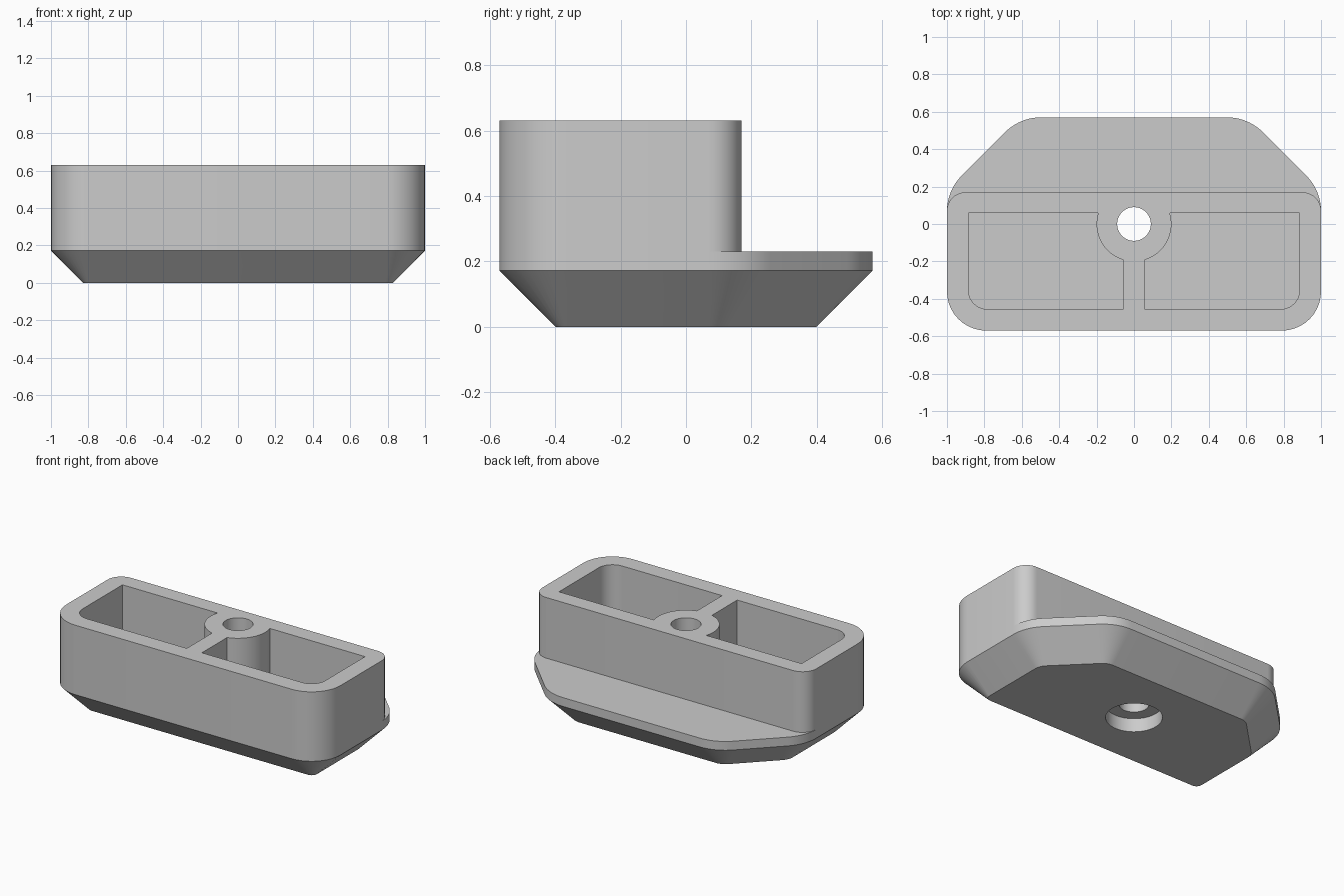
import bpy, bmesh
from math import sin, cos, tan, pi, sqrt, asin, acos
from mathutils import Vector

cube = bpy.data.objects.get("Cube")
if cube:
    bpy.data.objects.remove(cube, do_unlink=True)

grey = bpy.data.materials.new("plain_grey")
grey.use_nodes = True
grey.diffuse_color = (0.6, 0.6, 0.6, 1)
grey.node_tree.nodes["Principled BSDF"].inputs["Base Color"].default_value = (0.6, 0.6, 0.6, 1)


def arc(cx, cy, r, a0, a1, n):
    return [(cx + r * cos(a0 + (a1 - a0) * i / n), cy + r * sin(a0 + (a1 - a0) * i / n))
            for i in range(n + 1)]


def rounded(corners, inset=0.0, n=10):
    """Counter-clockwise outline with filleted corners (x, y, radius), inset evenly."""
    pts = []
    for i, (x, y, r) in enumerate(corners):
        p = Vector((x, y))
        a = (Vector(corners[i - 1][:2]) - p).normalized()
        b = (Vector(corners[(i + 1) % len(corners)][:2]) - p).normalized()
        half = a.angle(b) / 2
        c = p + (a + b).normalized() * (r / sin(half))
        start = (p + a * (r / tan(half))) - c
        sweep = pi - 2 * half
        for k in range(n + 1):
            t = sweep * k / n
            d = Vector((start.x * cos(t) - start.y * sin(t), start.x * sin(t) + start.y * cos(t)))
            q = c + d * ((r - inset) / r)
            pts.append((q.x, q.y))
    return pts


def loft(name, levels):
    """Solid through outlines of equal length, given as (z, points) from the bottom up."""
    bm = bmesh.new()
    rings = [[bm.verts.new((x, y, z)) for x, y in pts] for z, pts in levels]
    count = len(rings[0])
    for low, high in zip(rings, rings[1:]):
        for i in range(count):
            j = (i + 1) % count
            bm.faces.new((low[i], low[j], high[j], high[i]))
    bm.faces.new(rings[0][::-1])
    bm.faces.new(rings[-1])
    bmesh.ops.recalc_face_normals(bm, faces=bm.faces)
    mesh = bpy.data.meshes.new(name)
    bm.to_mesh(mesh)
    bm.free()
    obj = bpy.data.objects.new(name, mesh)
    bpy.context.collection.objects.link(obj)
    mesh.materials.append(grey)
    return obj


def prism(name, pts, z0, z1):
    return loft(name, [(z0, pts), (z1, pts)])


# Body: outline with clipped back corners and a bevelled underside
outline = [(-1, -0.57, 0.21), (1, -0.57, 0.21), (1, 0.18, 0.27),
           (0.61, 0.57, 0.27), (-0.61, 0.57, 0.27), (-1, 0.18, 0.27)]
rim = rounded(outline)
body = loft("bracket_body", [(0, rounded(outline, 0.172)), (0.172, rim), (0.63, rim)])

# Ledge cutter: leaves a thin shelf behind the tall box
ledge = ([(1.2, 0.07)] + arc(0.9, 0.07, 0.1, 0, pi / 2, 10)
         + arc(-0.9, 0.07, 0.1, pi / 2, pi, 10) + [(-1.2, 0.07), (-1.2, 1), (1.2, 1)])
cutters = [prism("ledge_cutter", ledge, 0.23, 1)]

# Pocket cutters: leave outer walls, a centre rib and a round boss
rib, boss, back = 0.055, 0.2, 0.06
pocket = ([(rib, -0.455)] + arc(0.785, -0.355, 0.1, -pi / 2, 0, 10) + [(0.885, back)]
          + arc(0, 0, boss, asin(back / boss), -acos(rib / boss), 20))
for side, label in ((1, "left"), (-1, "right")):
    pts = [(side * x, y) for x, y in pocket]
    cutters.append(prism(label + "_pocket_cutter", pts, 0.23, 1))

# Bolt hole and wider recess underneath
for name, r, z0, z1 in (("bolt_hole_cutter", 0.09, -0.1, 1), ("recess_cutter", 0.17, -0.1, 0.09)):
    cutters.append(prism(name, arc(0, 0, r, 0, 2 * pi, 48)[:-1], z0, z1))

bpy.ops.object.select_all(action='DESELECT')
bpy.context.view_layer.objects.active = body
body.select_set(True)
for cutter in cutters:
    cutter.hide_render = True
    cut = body.modifiers.new(cutter.name, 'BOOLEAN')
    cut.operation = 'DIFFERENCE'
    cut.solver = 'EXACT'
    cut.object = cutter
    bpy.ops.object.modifier_apply(modifier=cut.name)
    bpy.data.objects.remove(cutter, do_unlink=True)

bpy.ops.object.shade_smooth_by_angle(angle=pi / 6)
